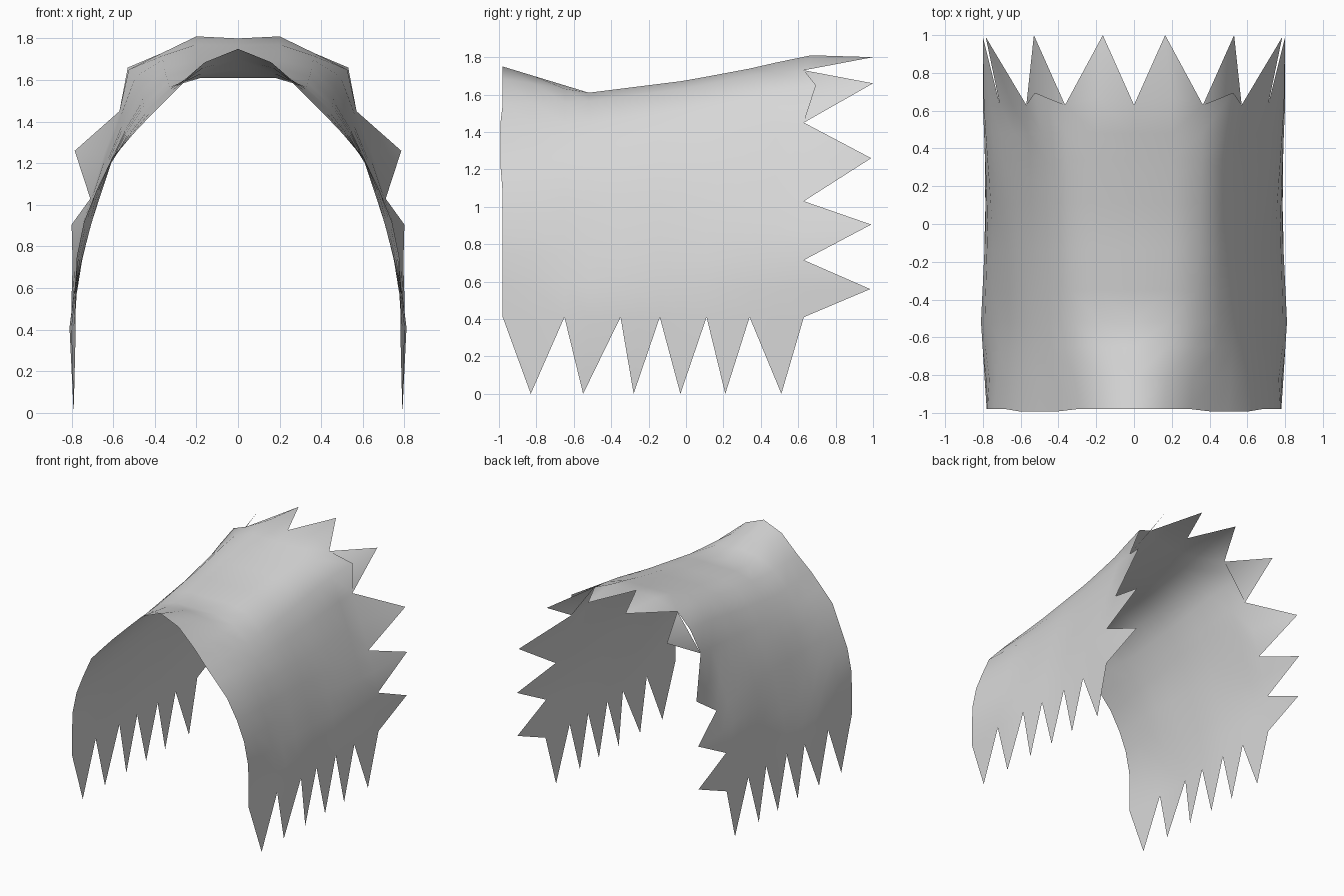
import bpy, bmesh

if "Cube" in bpy.data.objects:
    bpy.data.objects.remove(bpy.data.objects["Cube"])

# Half cross-sections (x, z) from the ridge down to the hem, keyed by y
SECTIONS = [
    (-0.98, [(0, 1.75), (.16, 1.685), (.30, 1.55), (.41, 1.44), (.50, 1.345), (.60, 1.235),
             (.68, 1.07), (.74, .92), (.775, .75), (.78, .58), (.78, .41)]),
    (-0.52, [(0, 1.61), (.18, 1.61), (.33, 1.565), (.45, 1.45), (.53, 1.34), (.61, 1.20),
             (.66, 1.05), (.705, .91), (.75, .74), (.79, .57), (.81, .41)]),
    (0.0, [(0, 1.67), (.19, 1.675), (.35, 1.635), (.46, 1.52), (.54, 1.38), (.62, 1.20),
           (.67, 1.05), (.71, .90), (.75, .73), (.775, .57), (.785, .41)]),
    (0.40, [(0, 1.75), (.20, 1.75), (.36, 1.71), (.475, 1.60), (.555, 1.43), (.63, 1.23),
            (.70, 1.03), (.745, .88), (.78, .715), (.79, .56), (.79, .41)]),
    (0.63, [(0, 1.80), (.20, 1.81), (.365, 1.73), (.525, 1.65), (.57, 1.45), (.645, 1.24),
            (.71, 1.03), (.76, .87), (.795, .715), (.80, .56), (.80, .41)]),
]
# Row positions: every second one is a notch of the hem
ROWS = [-.98, -.82, -.65, -.52, -.35, -.25, -.14, -.02, .11, .22, .34, .48, .63]
HEM_TIPS = [-.83, -.55, -.28, -.03, .21, .51]
BACK_TIPS = [(.165, 1.0, 1.80), (.53, 1.0, 1.66), (.785, .99, 1.26),
             (.80, .99, .905), (.80, .985, .56)]


def section_at(y):
    for (ya, a), (yb, b) in zip(SECTIONS, SECTIONS[1:]):
        if y <= yb:
            t = (y - ya) / (yb - ya)
            return [(p[0] + (q[0] - p[0]) * t, y, p[1] + (q[1] - p[1]) * t)
                    for p, q in zip(a, b)]


bm = bmesh.new()

# Draped sheet, right half
grid = []
for y in ROWS:
    grid.append([bm.verts.new(p) for p in section_at(y)])
grid[-1][1].co.y = 0.67
grid[-1][3].co.y = 0.695      # raised lip in front of the second tooth
for i in (3, 4, 5):
    grid[0][i].co.y = -0.993  # front edge bows forward at the shoulders
for r0, r1 in zip(grid, grid[1:]):
    for i in range(len(r0) - 1):
        bm.faces.new((r0[i], r0[i + 1], r1[i + 1], r1[i]))

# Pointed teeth along the back edge
for k, tip in enumerate(BACK_TIPS):
    t = bm.verts.new(tip)
    a, m, b = grid[-1][2 * k:2 * k + 3]
    if k == 1:                # this tooth folds down behind the lip
        bm.faces.new((a, b, t))
    else:
        bm.faces.new((a, m, t))
        bm.faces.new((m, b, t))

# Pointed teeth along the hem
for k, y in enumerate(HEM_TIPS):
    t = bm.verts.new((.79, y, 0.0))
    a, m, b = (grid[2 * k + n][-1] for n in range(3))
    bm.faces.new((a, t, m))
    bm.faces.new((m, t, b))

for f in bm.faces:
    f.smooth = True
mesh = bpy.data.meshes.new("draped_cloth")
bm.to_mesh(mesh)
bm.free()

cloth = bpy.data.objects.new("draped_cloth", mesh)
bpy.context.collection.objects.link(cloth)

# Left half
mirror = cloth.modifiers.new("mirror", 'MIRROR')
mirror.use_axis[0] = True
mirror.use_clip = True

grey = bpy.data.materials.new("light_grey")
grey.diffuse_color = (0.68, 0.68, 0.68, 1)
grey.use_nodes = True
grey.node_tree.nodes["Principled BSDF"].inputs["Base Color"].default_value = grey.diffuse_color
mesh.materials.append(grey)
